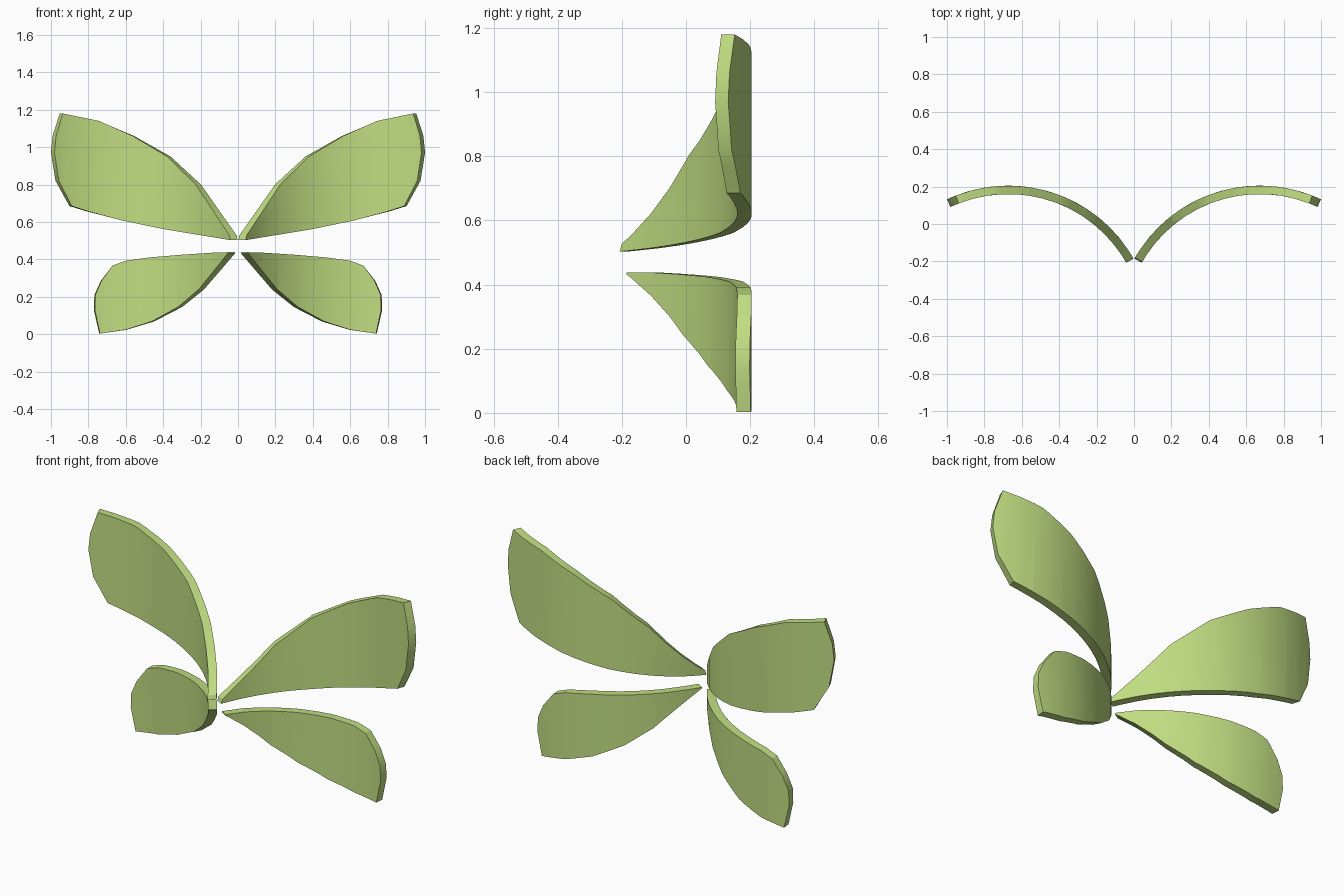
import bpy, bmesh, math

if "Cube" in bpy.data.objects:
    bpy.data.objects.remove(bpy.data.objects["Cube"])

# Wings follow a vertical cylinder: axis at (CX, CY), between two radii
CX, CY = 0.672, -0.565
R_FRONT, R_BACK = 0.725, 0.77
R_MID = (R_FRONT + R_BACK) / 2

green = bpy.data.materials.new("leaf_green")
green.diffuse_color = (0.53, 0.72, 0.22, 1)
green.use_nodes = True
green.node_tree.nodes["Principled BSDF"].inputs["Base Color"].default_value = green.diffuse_color

# Outlines (x, z) of one wing of each pair
UPPER = [(0.022, 0.503), (0.026, 0.527), (0.212, 0.80), (0.37, 0.95), (0.56, 1.06),
         (0.745, 1.14), (0.945, 1.18), (0.982, 1.06), (0.9905, 0.97),
         (0.967, 0.82), (0.895, 0.685), (0.80, 0.655), (0.62, 0.608), (0.38, 0.56)]
LOWER = [(0.035, 0.432), (0.035, 0.438), (0.10, 0.437), (0.30, 0.424), (0.47, 0.41),
         (0.60, 0.392), (0.67, 0.367), (0.732, 0.285), (0.765, 0.21), (0.768, 0.13),
         (0.74, 0.003), (0.60, 0.023), (0.455, 0.068), (0.31, 0.145), (0.195, 0.24)]


def wing(name, outline, side):
    bm = bmesh.new()
    bm.faces.new([bm.verts.new((x, 0, z)) for x, z in outline])
    # Slice the flat outline into upright strips so it can bend
    for deg in range(-57, 25, 6):
        x = CX + R_MID * math.sin(math.radians(deg))
        bmesh.ops.bisect_plane(bm, geom=bm.verts[:] + bm.edges[:] + bm.faces[:],
                               dist=0.004, plane_co=(x, 0, 0), plane_no=(1, 0, 0))
    # Thicken, then wrap round the cylinder
    ext = bmesh.ops.extrude_face_region(bm, geom=bm.faces[:], use_keep_orig=True)
    for g in ext["geom"]:
        if isinstance(g, bmesh.types.BMVert):
            g.co.y = 1
    for v in bm.verts:
        a = math.asin((v.co.x - CX) / R_MID)
        r = R_BACK if v.co.y > 0.5 else R_FRONT
        v.co.x = side * (CX + r * math.sin(a))
        v.co.y = CY + r * math.cos(a)
    bmesh.ops.recalc_face_normals(bm, faces=bm.faces[:])
    me = bpy.data.meshes.new(name)
    bm.to_mesh(me)
    bm.free()
    me.materials.append(green)
    ob = bpy.data.objects.new(name, me)
    bpy.context.collection.objects.link(ob)
    bpy.ops.object.select_all(action='DESELECT')
    ob.select_set(True)
    bpy.context.view_layer.objects.active = ob
    bpy.ops.object.shade_smooth_by_angle(angle=math.radians(30))


for label, side in (("right", 1), ("left", -1)):
    wing("upper_wing_" + label, UPPER, side)
    wing("lower_wing_" + label, LOWER, side)
